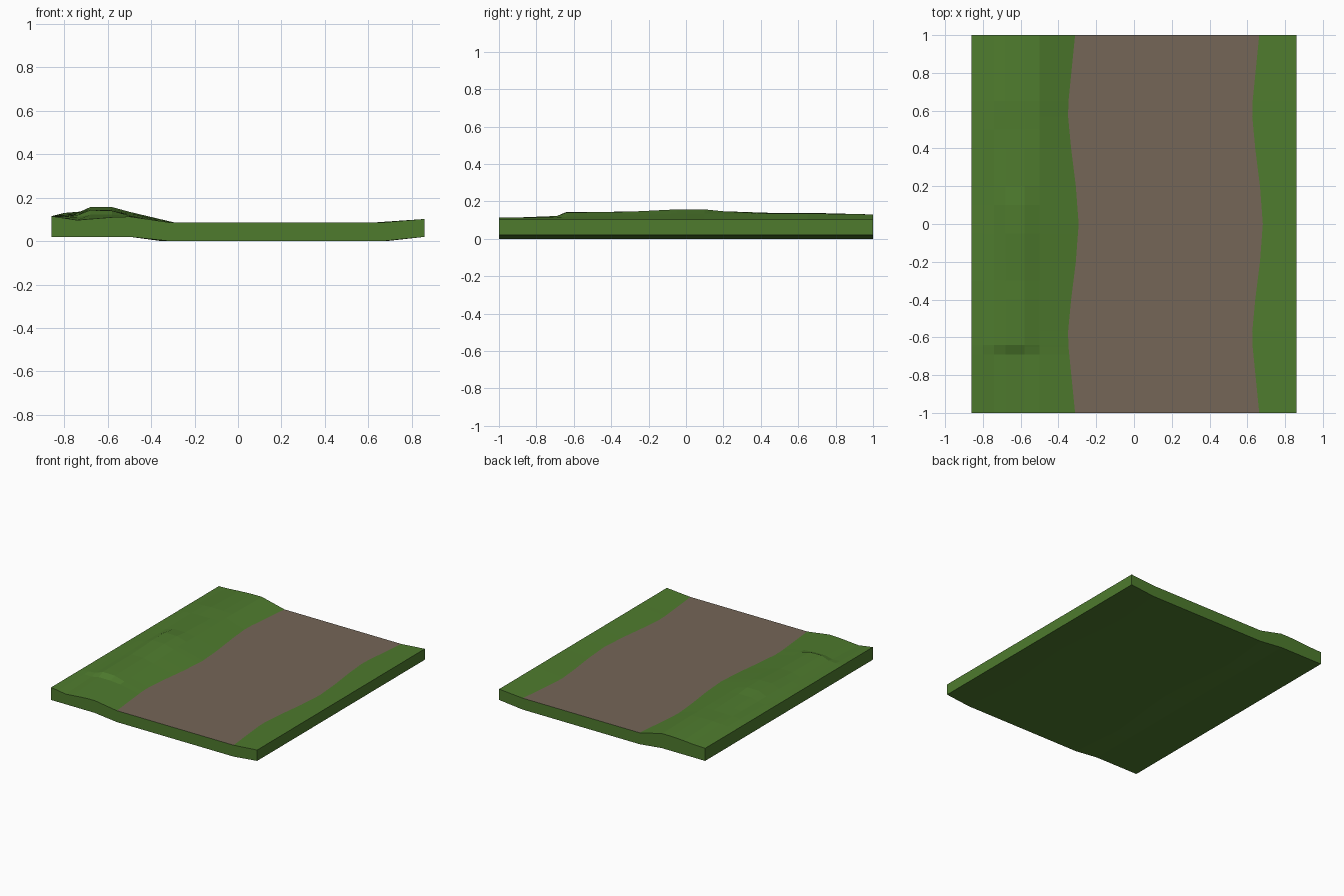
import bpy

if "Cube" in bpy.data.objects:
    bpy.data.objects.remove(bpy.data.objects["Cube"])


def material(name, rgb):
    m = bpy.data.materials.new(name)
    m.diffuse_color = (*rgb, 1)
    m.use_nodes = True
    m.node_tree.nodes["Principled BSDF"].inputs["Base Color"].default_value = m.diffuse_color
    return m


def interp(table, t):
    """Piecewise linear lookup in a sorted list of (key, value) pairs."""
    for (a, va), (b, vb) in zip(table, table[1:]):
        if t <= b:
            return va + (vb - va) * (t - a) / (b - a)
    return table[-1][1]


# Left grass bank: fixed columns, heights along the tile
BANK_X = [-0.86, -0.80, -0.74, -0.68, -0.58, -0.50]
BANK_Z = {
    -1.00: [.115, .106, .097, .102, .110, .113],
    -0.69: [.115, .112, .110, .122, .122, .115],
    -0.64: [.115, .115, .120, .143, .140, .118],
    -0.30: [.115, .118, .125, .145, .145, .125],
    -0.05: [.115, .120, .130, .157, .157, .135],
    0.10: [.115, .120, .130, .157, .157, .135],
    0.20: [.115, .122, .130, .147, .147, .135],
    0.50: [.115, .130, .135, .137, .137, .135],
    0.65: [.115, .130, .135, .139, .138, .135],
    1.00: [.115, .117, .120, .125, .130, .130],
}
# Winding dirt path: left edge by distance from the middle
EDGE = [(0, -.293), (.2, -.308), (.4, -.333), (.57, -.349), (.65, -.347), (1, -.312)]
PATH_WIDTH = 0.975

ys = sorted(set(BANK_Z) | {s * a for a, _ in EDGE for s in (-1, 1)})
cols = len(BANK_X) + 3
top, bottom = [], []
for y in ys:
    left = interp(EDGE, abs(y))
    xs = BANK_X + [left, left + PATH_WIDTH, 0.86]
    zs = [interp([(k, r[i]) for k, r in BANK_Z.items()], y) for i in range(len(BANK_X))]
    zs += [0.086, 0.086, 0.102]
    under = [0.02] * len(BANK_X) + [0, 0, 0.02]
    top += [(x, y, z) for x, z in zip(xs, zs)]
    bottom += [(x, y, z) for x, z in zip(xs, under)]

# Closed slab: top, underside and four walls
n = len(top)
rows = len(ys)
faces, mats = [], []
for r in range(rows - 1):
    for c in range(cols - 1):
        a = r * cols + c
        quad = (a, a + 1, a + cols + 1, a + cols)
        faces += [quad, tuple(n + i for i in reversed(quad))]
        mats += [1 if c == len(BANK_X) else 0, 0]
rim = list(range(cols))
rim += [r * cols + cols - 1 for r in range(1, rows)]
rim += [(rows - 1) * cols + c for c in range(cols - 2, -1, -1)]
rim += [r * cols for r in range(rows - 2, 0, -1)]
for a, b in zip(rim, rim[1:] + rim[:1]):
    faces.append((b, a, n + a, n + b))
    mats.append(0)

mesh = bpy.data.meshes.new("ground_tile")
mesh.from_pydata(top + bottom, [], faces)
mesh.materials.append(material("grass_green", (0.077, 0.198, 0.027)))
mesh.materials.append(material("dirt_brown", (0.176, 0.133, 0.096)))
for poly, m in zip(mesh.polygons, mats):
    poly.material_index = m
mesh.update()
tile = bpy.data.objects.new("ground_tile", mesh)
bpy.context.collection.objects.link(tile)
